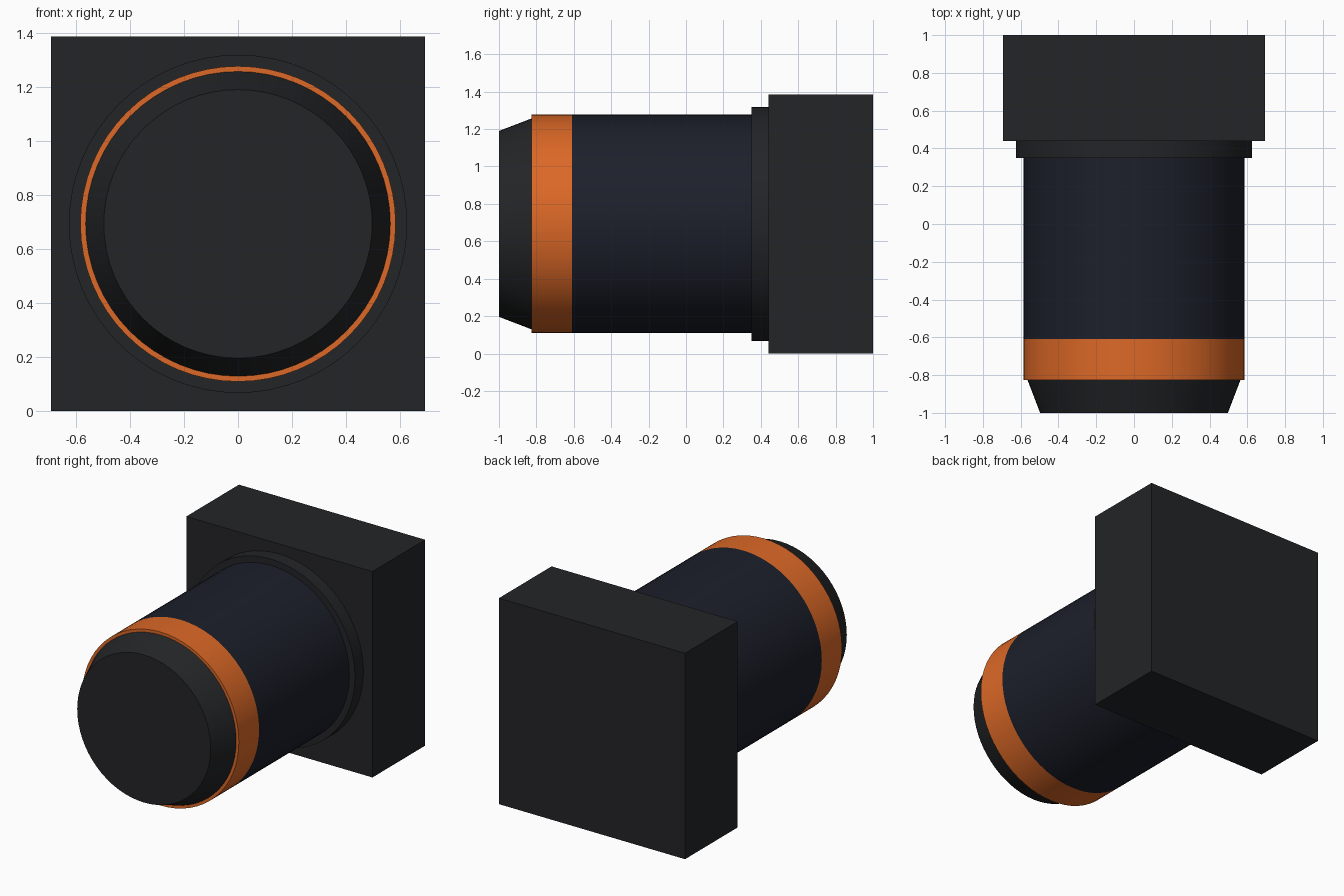
import bpy
from math import pi, radians

if "Cube" in bpy.data.objects:
    bpy.data.objects.remove(bpy.data.objects["Cube"])

AXIS_Z = 0.693
SIDES = 64


def material(name, rgb):
    m = bpy.data.materials.new(name)
    m.diffuse_color = (*rgb, 1)
    m.use_nodes = True
    m.node_tree.nodes["Principled BSDF"].inputs["Base Color"].default_value = m.diffuse_color
    return m


black = material("black_plastic", (0.017, 0.018, 0.020))
navy = material("dark_navy", (0.012, 0.014, 0.024))
orange = material("orange", (0.72, 0.14, 0.02))


def ring_part(name, y_back, y_front, r_back, r_front, mat):
    """Round section along the y axis, from y_back to y_front."""
    bpy.ops.mesh.primitive_cone_add(
        vertices=SIDES, radius1=r_back, radius2=r_front, depth=y_back - y_front,
        location=(0, (y_back + y_front) / 2, AXIS_Z), rotation=(pi / 2, 0, 0))
    ob = bpy.context.object
    ob.name = name
    ob.data.materials.append(mat)
    bpy.ops.object.shade_smooth_by_angle(angle=radians(15))
    return ob


# Square base block at the back
bpy.ops.mesh.primitive_cube_add(size=1, location=(0, 0.72, AXIS_Z))
block = bpy.context.object
block.name = "base_block"
block.scale = (1.386, 0.56, 1.386)
bpy.ops.object.transform_apply(location=False, rotation=False, scale=True)
block.data.materials.append(black)

# Collar, barrel, coloured band and tapered nose
ring_part("collar", 0.44, 0.35, 0.626, 0.626, black)
ring_part("barrel", 0.35, -0.61, 0.584, 0.584, navy)
ring_part("band", -0.61, -0.825, 0.584, 0.584, orange)
ring_part("nose_cap", -0.825, -1.0, 0.564, 0.497, black)
